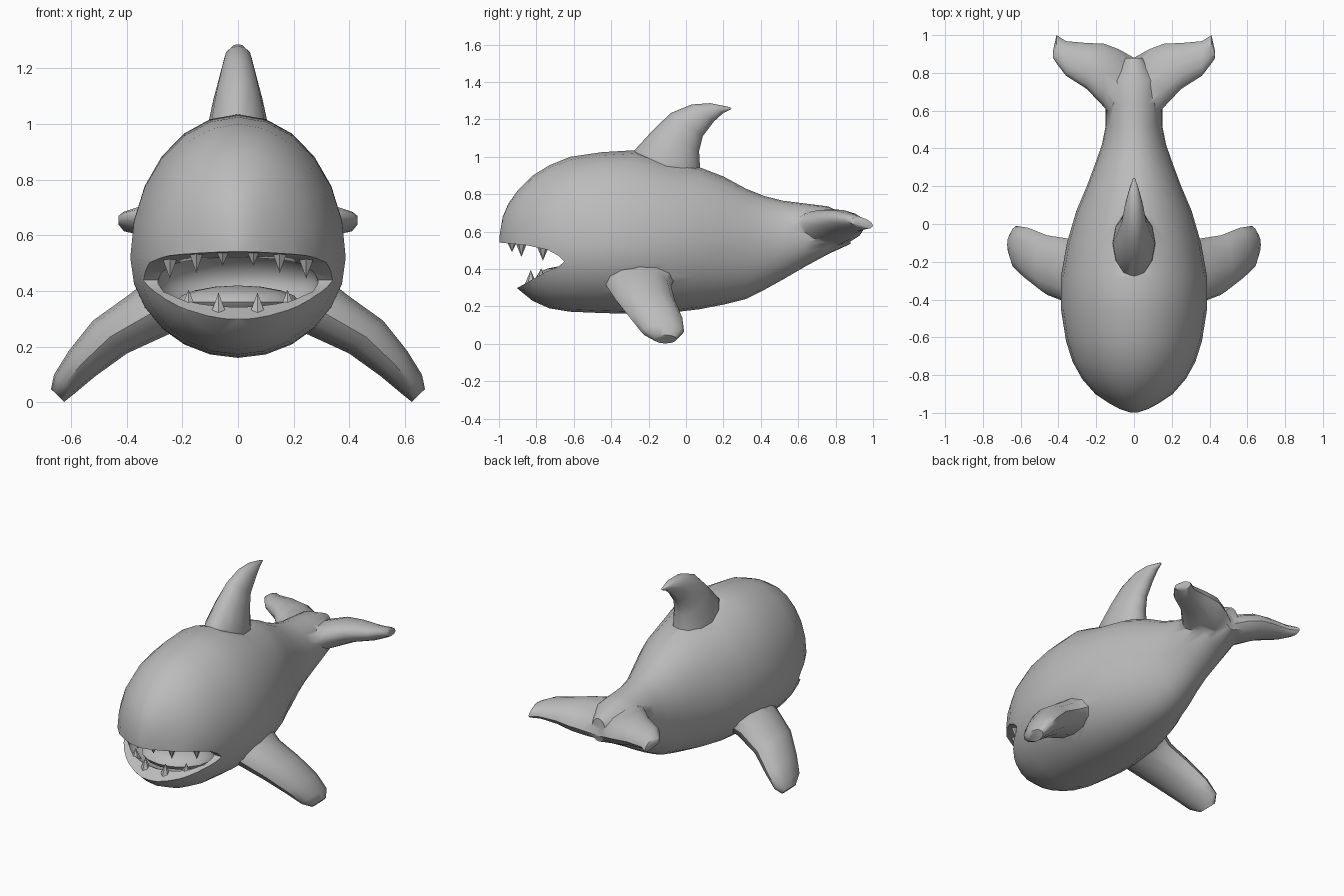
import bpy, bmesh, math
from mathutils import Vector, Matrix

if "Cube" in bpy.data.objects:
    bpy.data.objects.remove(bpy.data.objects["Cube"])

grey = bpy.data.materials.new("plain_grey")
grey.diffuse_color = (0.5, 0.5, 0.5, 1)
grey.use_nodes = True
grey.node_tree.nodes["Principled BSDF"].inputs["Base Color"].default_value = grey.diffuse_color


def finish(name, bm):
    bmesh.ops.recalc_face_normals(bm, faces=bm.faces)
    me = bpy.data.meshes.new(name)
    bm.to_mesh(me)
    bm.free()
    me.materials.append(grey)
    ob = bpy.data.objects.new(name, me)
    bpy.context.collection.objects.link(ob)
    return ob


def loft(name, rings):
    """Skin a list of equal-length point rings and cap both ends."""
    bm = bmesh.new()
    loops = [[bm.verts.new(p) for p in r] for r in rings]
    n = len(loops[0])
    for a, b in zip(loops, loops[1:]):
        for i in range(n):
            j = (i + 1) % n
            bm.faces.new((a[i], a[j], b[j], b[i]))
    bm.faces.new(loops[0])
    bm.faces.new(loops[-1])
    return finish(name, bm)


def section(lead, trail, normal, t, n=12):
    """Oval between a leading and a trailing point, t = half thickness."""
    lead, trail = Vector(lead), Vector(trail)
    mid, half = (lead + trail) / 2, (trail - lead) / 2
    nor = Vector(normal).normalized() * t
    return [mid + half * math.cos(a) + nor * math.sin(a)
            for a in (2 * math.pi * i / n for i in range(n))]


def ellipsoid(name, loc, radii, u=20, v=12):
    bm = bmesh.new()
    bmesh.ops.create_uvsphere(bm, u_segments=u, v_segments=v, radius=1,
                              matrix=Matrix.Translation(loc) @ Matrix.Diagonal((*radii, 1)))
    return finish(name, bm)


def combine(ob, other, op):
    mod = ob.modifiers.new(op, 'BOOLEAN')
    mod.operation, mod.solver, mod.object = op, 'EXACT', other
    bpy.context.view_layer.objects.active = ob
    bpy.ops.object.modifier_apply(modifier=mod.name)
    bpy.data.objects.remove(other)


# Body: y, half width, top, widest height, bottom
BODY = [(-.998, .02, .57, .54, .51), (-.98, .075, .68, .54, .45),
        (-.95, .13, .75, .54, .38), (-.9, .205, .82, .53, .295),
        (-.82, .275, .90, .53, .23), (-.73, .325, .955, .53, .19),
        (-.62, .36, 1.0, .52, .172), (-.45, .387, 1.025, .52, .165),
        (-.28, .387, 1.035, .52, .16), (-.1, .355, .975, .53, .165),
        (.07, .305, .945, .54, .185), (.2, .25, .895, .55, .21),
        (.32, .205, .83, .55, .24), (.42, .17, .79, .55, .29),
        (.52, .15, .765, .56, .345), (.64, .15, .75, .58, .415),
        (.76, .14, .735, .6, .48), (.88, .05, .68, .6, .535)]
rings = []
for y, w, top, zc, bot in BODY:
    ring = []
    for i in range(24):
        a = 2 * math.pi * i / 24
        s = math.sin(a)
        ring.append((w * math.cos(a), y, zc + s * ((top - zc) if s > 0 else (zc - bot))))
    rings.append(ring)
body = loft("body", rings)

# Tail flukes: x, leading y z, trailing y z, half thickness
FLUKE = [(0, .5, .62, .88, .57, .08), (.08, .53, .63, .925, .60, .09),
         (.16, .62, .65, .955, .62, .085), (.25, .715, .67, .958, .63, .065),
         (.36, .785, .675, .968, .63, .045), (.41, .85, .67, 1.0, .63, .03),
         (.43, .88, .66, .91, .65, .015)]
span = [(-f[0], *f[1:]) for f in FLUKE[:0:-1]] + FLUKE
flukes = loft("tail_flukes", [section((x, yl, zl), (x, yt, zt), (0, zl - zt, yt - yl), t)
                              for x, yl, zl, yt, zt, t in span])
combine(body, flukes, 'UNION')

# Side fins: centre x z, leading y, trailing y, half thickness
FIN = [(.20, .385, -.46, -.04, .12), (.33, .31, -.425, -.08, .10),
       (.46, .235, -.375, -.06, .085), (.56, .14, -.30, -.02, .066),
       (.625, .065, -.24, -.01, .05), (.648, .025, -.17, -.05, .033)]
for s, side in ((1, "right"), (-1, "left")):
    fin = loft(side + "_fin", [section((s * x, yl, z), (s * x, yt, z), (s * .72, 0, .69), t)
                               for x, z, yl, yt, t in FIN])
    combine(body, fin, 'UNION')

# Back fin: leading y z, trailing y z, half width
BACK = [(-.285, .97, .075, .88, .115), (-.28, 1.03, .075, .945, .11),
        (-.17, 1.15, .07, 1.03, .088), (-.08, 1.235, .09, 1.11, .066),
        (.03, 1.28, .15, 1.19, .05), (.13, 1.287, .2, 1.235, .03),
        (.235, 1.266, .245, 1.256, .006)]
back = loft("back_fin", [section((0, yl, zl), (0, yt, zt), (1, 0, 0), t)
                         for yl, zl, yt, zt, t in BACK])
combine(body, back, 'UNION')

# Mouth: open wedge, then a hollow behind the lips
WEDGE = [(-1.1, .555), (-1.0, .542), (-.85, .527), (-.74, .503), (-.68, .47),
         (-.65, .44), (-.68, .415), (-.75, .385), (-.9, .30), (-1.1, .19)]
combine(body, loft("mouth_cutter", [[(x, y, z) for y, z in WEDGE] for x in (-.6, .6)]),
        'DIFFERENCE')
combine(body, ellipsoid("hollow_cutter", (0, -.65, .43), (.29, .24, .13)), 'DIFFERENCE')
tongue = ellipsoid("tongue", (0, -.6, .36), (.22, .2, .06), 16, 8)


# Teeth: x, y, base z, tip z, radius; mirrored left and right
def teeth(name, rows):
    bm = bmesh.new()
    for x, y, z0, z1, r in rows:
        for s in (1, -1):
            flip = Matrix.Rotation(math.pi if z1 < z0 else 0, 4, 'X')
            bmesh.ops.create_cone(bm, cap_ends=True, segments=6, radius1=r, radius2=0,
                                  depth=abs(z1 - z0),
                                  matrix=Matrix.Translation((s * x, y, (z0 + z1) / 2)) @ flip)
    return finish(name, bm)


upper = teeth("upper_teeth", [(.055, -.93, .55, .492, .03), (.15, -.88, .55, .465, .034),
                              (.245, -.765, .53, .445, .036)])
lower = teeth("lower_teeth", [(.07, -.83, .30, .395, .04), (.178, -.775, .32, .405, .04)])

# Smooth shading with crisp lips and fin roots
for ob in (body, tongue, upper, lower):
    bpy.ops.object.select_all(action='DESELECT')
    ob.select_set(True)
    bpy.context.view_layer.objects.active = ob
    bpy.ops.object.shade_smooth_by_angle(angle=math.radians(48))
